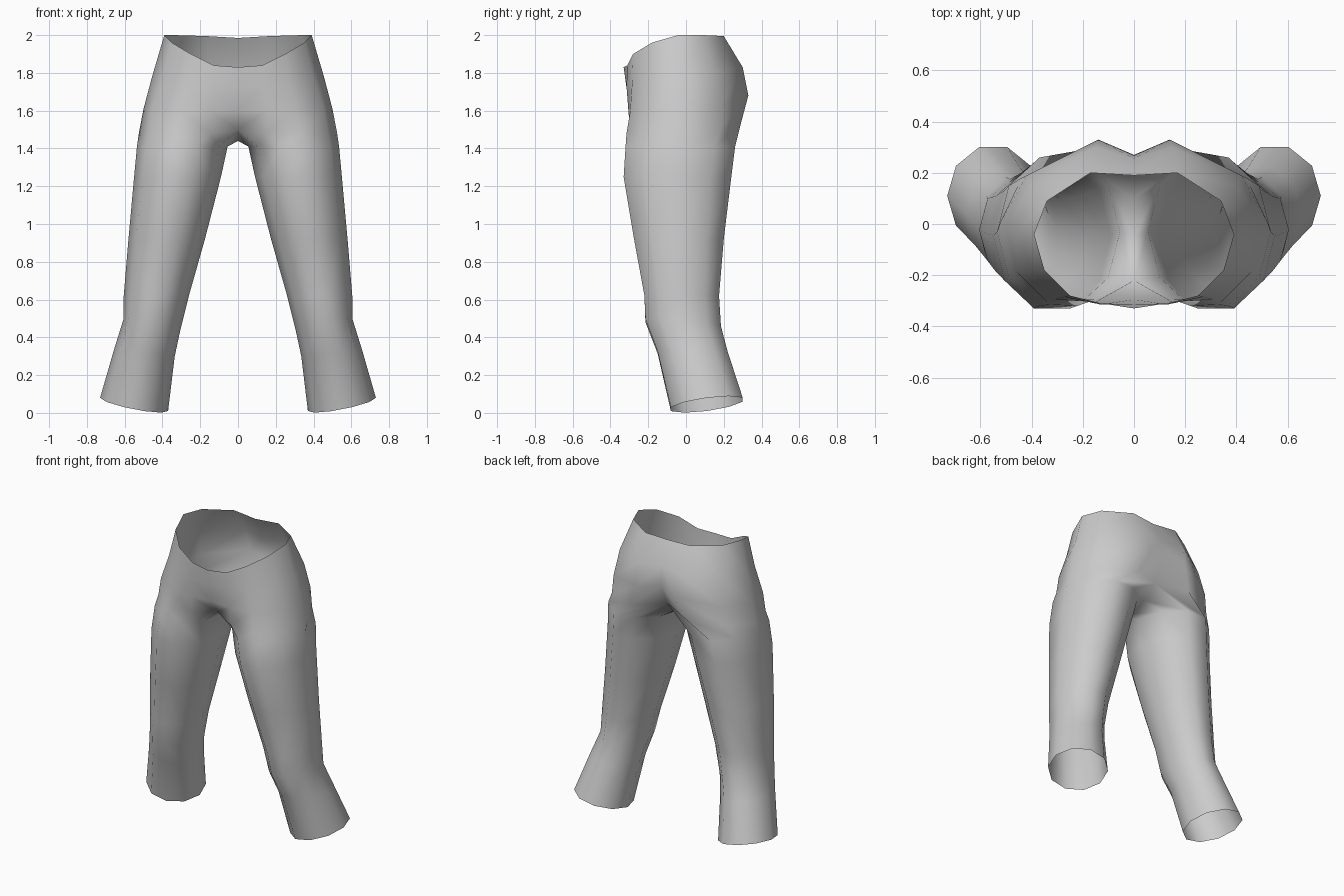
import bpy, bmesh, math

# Half rings of the hips, running front centre -> side -> back centre
HIPS = [
    # waist rim
    [(0, -.33, 1.83), (.13, -.31, 1.84), (.25, -.28, 1.90), (.35, -.18, 1.96),
     (.39, -.04, 2.0), (.34, .09, 2.0), (.17, .20, 1.995), (0, .19, 1.985)],
    # upper hip
    [(0, -.315, 1.72), (.13, -.315, 1.73), (.27, -.285, 1.75), (.40, -.18, 1.77),
     (.455, -.03, 1.78), (.40, .15, 1.80), (.15, .30, 1.83), (0, .255, 1.83)],
    # seat
    [(0, -.295, 1.60), (.15, -.305, 1.60), (.31, -.295, 1.60), (.455, -.19, 1.60),
     (.50, -.01, 1.61), (.42, .19, 1.63), (.14, .33, 1.68), (0, .27, 1.70)],
    # crotch level, closed under the body by two centre points
    [(0, -.22, 1.50), (.15, -.295, 1.48), (.33, -.315, 1.48), (.475, -.19, 1.48),
     (.525, 0, 1.48), (.44, .18, 1.50), (.20, .29, 1.53), (0, .20, 1.55),
     (0, .10, 1.47), (0, -.05, 1.44)],
]
# Leg rings: height, inner x, outer x, front y, back y, sideways tilt, backward tilt
LEG = [
    (1.41, .055, .535, -.32, .26, 0, 0),
    (1.25, .09, .55, -.33, .24, 0, 0),
    (.92, .175, .58, -.275, .20, 0, 0),
    (.62, .26, .605, -.22, .175, 0, 0),
    (.47, .305, .605, -.215, .185, .03, -.02),
    (.32, .335, .655, -.15, .22, .02, 0),
    (.045, .37, .73, -.08, .30, .035, .025),
]


def leg_ring(z, xi, xo, yf, yb, tilt_x, tilt_y):
    points = []
    for i in range(10):
        a = math.radians(36 * (i - 4))
        c, s = math.cos(a), math.sin(a) / math.sin(math.radians(72))
        points.append(((xi + xo) / 2 + (xo - xi) / 2 * c,
                       (yf + yb) / 2 + (yb - yf) / 2 * s,
                       z + tilt_x * c + tilt_y * s))
    return points


# Right half of the trousers as an open cloth shell
bm = bmesh.new()
rings = [[bm.verts.new(p) for p in r] for r in HIPS + [leg_ring(*r) for r in LEG]]
for k, (up, low) in enumerate(zip(rings, rings[1:])):
    closed = k >= len(HIPS) - 1
    for i in range(10 if closed else 7):
        j = (i + 1) % 10
        bm.faces.new((low[i], low[j], up[j], up[i]))

mesh = bpy.data.meshes.new("trousers")
bm.to_mesh(mesh)
bm.free()
for p in mesh.polygons:
    p.use_smooth = True

cloth = bpy.data.materials.new("grey cloth")
cloth.diffuse_color = (.6, .6, .6, 1)
mesh.materials.append(cloth)

trousers = bpy.data.objects.new("trousers", mesh)
bpy.context.collection.objects.link(trousers)

# Other half
mirror = trousers.modifiers.new("mirror", 'MIRROR')
mirror.use_clip = True
mirror.merge_threshold = .001
